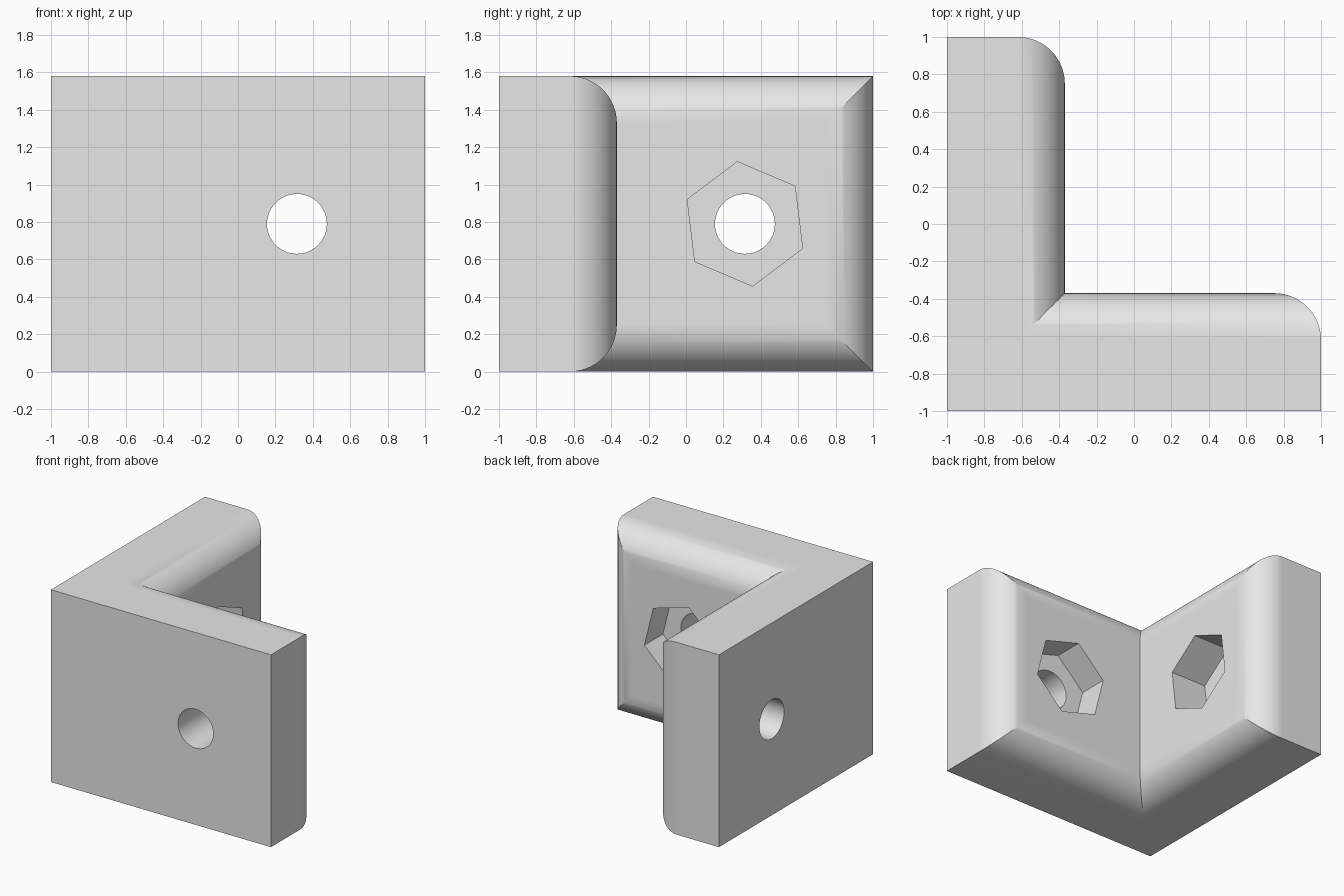
import bpy, bmesh, math

HEIGHT = 1.58
INNER = -0.37          # position of both inner faces
ROUND = 0.25           # radius of the rounded inner rims
SEGMENTS = 20
HOLE_U, HOLE_Z = 0.315, 0.79

cube = bpy.data.objects.get("Cube")
if cube:
    bpy.data.objects.remove(cube, do_unlink=True)

grey = bpy.data.materials.new("light_grey")
grey.use_nodes = True
grey.diffuse_color = (0.8, 0.8, 0.8, 1)
grey.node_tree.nodes["Principled BSDF"].inputs["Base Color"].default_value = (0.8, 0.8, 0.8, 1)


def finish(name, bm):
    """Turn a bmesh into a linked object with outward normals."""
    bmesh.ops.recalc_face_normals(bm, faces=bm.faces)
    mesh = bpy.data.meshes.new(name)
    bm.to_mesh(mesh)
    bm.free()
    mesh.materials.append(grey)
    obj = bpy.data.objects.new(name, mesh)
    bpy.context.collection.objects.link(obj)
    return obj


def corner_bracket():
    """Loft L-shaped bands from the outer faces to the rounded inner faces."""
    steps = [(-1, 0)]
    for k in range(SEGMENTS + 1):
        a = math.pi / 2 * k / SEGMENTS
        steps.append((INNER - ROUND + ROUND * math.sin(a), ROUND * (1 - math.cos(a))))
    bm = bmesh.new()
    rings = []
    for t, inset in steps:
        low, high, end = inset, HEIGHT - inset, 1 - inset
        path = [(t, end, low), (t, end, high), (t, t, high),
                (end, t, high), (end, t, low), (t, t, low)]
        rings.append([bm.verts.new(p) for p in path])
    for a, b in zip(rings, rings[1:]):
        for i in range(6):
            j = (i + 1) % 6
            bm.faces.new((a[i], a[j], b[j], b[i]))
    # flat outer and inner faces of both walls
    for r in (rings[0], rings[-1]):
        bm.faces.new((r[0], r[1], r[2], r[5]))
        bm.faces.new((r[2], r[3], r[4], r[5]))
    return finish("corner_bracket", bm)


def prism_cutter(name, side_wall, sides, radius, degrees, start, stop):
    """Prism running through a wall from depth start to depth stop."""
    bm = bmesh.new()
    rings = []
    for t in (start, stop):
        ring = []
        for k in range(sides):
            a = math.radians(degrees) + math.tau * k / sides
            u = HOLE_U + radius * math.cos(a)
            z = HOLE_Z + radius * math.sin(a)
            ring.append(bm.verts.new((t, u, z) if side_wall else (u, t, z)))
        rings.append(ring)
        bm.faces.new(ring)
    for i in range(sides):
        j = (i + 1) % sides
        bm.faces.new((rings[0][i], rings[0][j], rings[1][j], rings[1][i]))
    obj = finish(name, bm)
    obj.hide_render = True
    return obj


bracket = corner_bracket()

# bolt hole and hexagonal nut pocket in each wall
cutters = []
for wall, is_side, turn, depth in (("front", False, 44, 0.24), ("side", True, 37, 0.32)):
    cutters.append(prism_cutter(wall + "_nut_pocket_cutter", is_side, 6, 0.335, turn,
                                INNER - depth, INNER + 0.2))
    cutters.append(prism_cutter(wall + "_bolt_hole_cutter", is_side, 48, 0.16, 0, -1.2, -0.3))

bpy.ops.object.select_all(action="DESELECT")
bracket.select_set(True)
bpy.context.view_layer.objects.active = bracket
for cutter in cutters:
    mod = bracket.modifiers.new(cutter.name, "BOOLEAN")
    mod.operation = "DIFFERENCE"
    mod.solver = "EXACT"
    mod.object = cutter
    bpy.ops.object.modifier_apply(modifier=mod.name)
for cutter in cutters:
    bpy.data.objects.remove(cutter, do_unlink=True)

# smooth rims with crisp edges
bpy.ops.object.shade_smooth_by_angle(angle=math.radians(25))
weighted = bracket.modifiers.new("even_shading", "WEIGHTED_NORMAL")
weighted.keep_sharp = True
